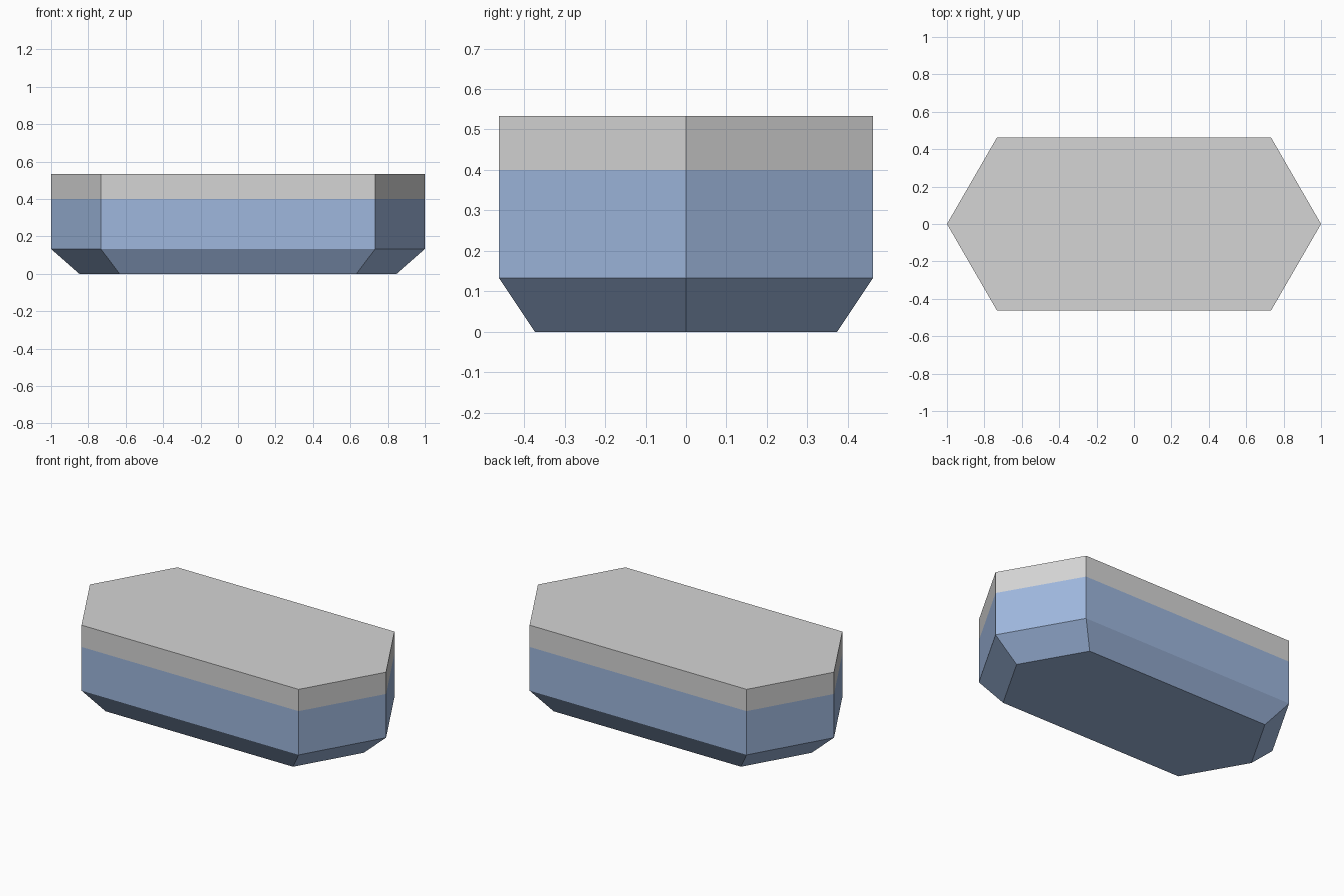
import bpy
import bmesh

# Remove the default cube
cube = bpy.data.objects.get("Cube")
if cube:
    bpy.data.objects.remove(cube, do_unlink=True)


def make_material(name, rgb):
    color = (*rgb, 1.0)
    mat = bpy.data.materials.new(name)
    mat.use_nodes = True
    mat.diffuse_color = color
    bsdf = next(n for n in mat.node_tree.nodes if n.type == 'BSDF_PRINCIPLED')
    bsdf.inputs["Base Color"].default_value = color
    return mat


def hexagon(bm, tip, corner, depth, z):
    """One ring of the long hexagonal outline."""
    outline = [(tip, 0), (corner, depth), (-corner, depth),
               (-tip, 0), (-corner, -depth), (corner, -depth)]
    return [bm.verts.new((x, y, z)) for x, y in outline]


BAND_Z = 0.4     # where the grey rim starts

# Rings from the narrow base up: tip x, corner x, half depth, height
levels = [(0.848, 0.633, 0.373, 0.0),
          (1.0, 0.733, 0.462, 0.133),
          (1.0, 0.733, 0.462, BAND_Z),
          (1.0, 0.733, 0.462, 0.533)]

# Solid body: side walls, floor and lid
bm = bmesh.new()
rings = [hexagon(bm, *level) for level in levels]
for low, high in zip(rings, rings[1:]):
    for i in range(6):
        j = (i + 1) % 6
        bm.faces.new((low[i], low[j], high[j], high[i]))
bm.faces.new(rings[0][::-1])
bm.faces.new(rings[-1])
bmesh.ops.recalc_face_normals(bm, faces=bm.faces[:])

# Blue hull below the band line, grey rim and lid above it
for face in bm.faces:
    face.material_index = int(face.calc_center_median().z > BAND_Z)

mesh = bpy.data.meshes.new("hull")
bm.to_mesh(mesh)
bm.free()
mesh.materials.append(make_material("hull blue", (0.342, 0.474, 0.723)))
mesh.materials.append(make_material("rim grey", (0.665, 0.665, 0.665)))
hull = bpy.data.objects.new("hull", mesh)
bpy.context.collection.objects.link(hull)
